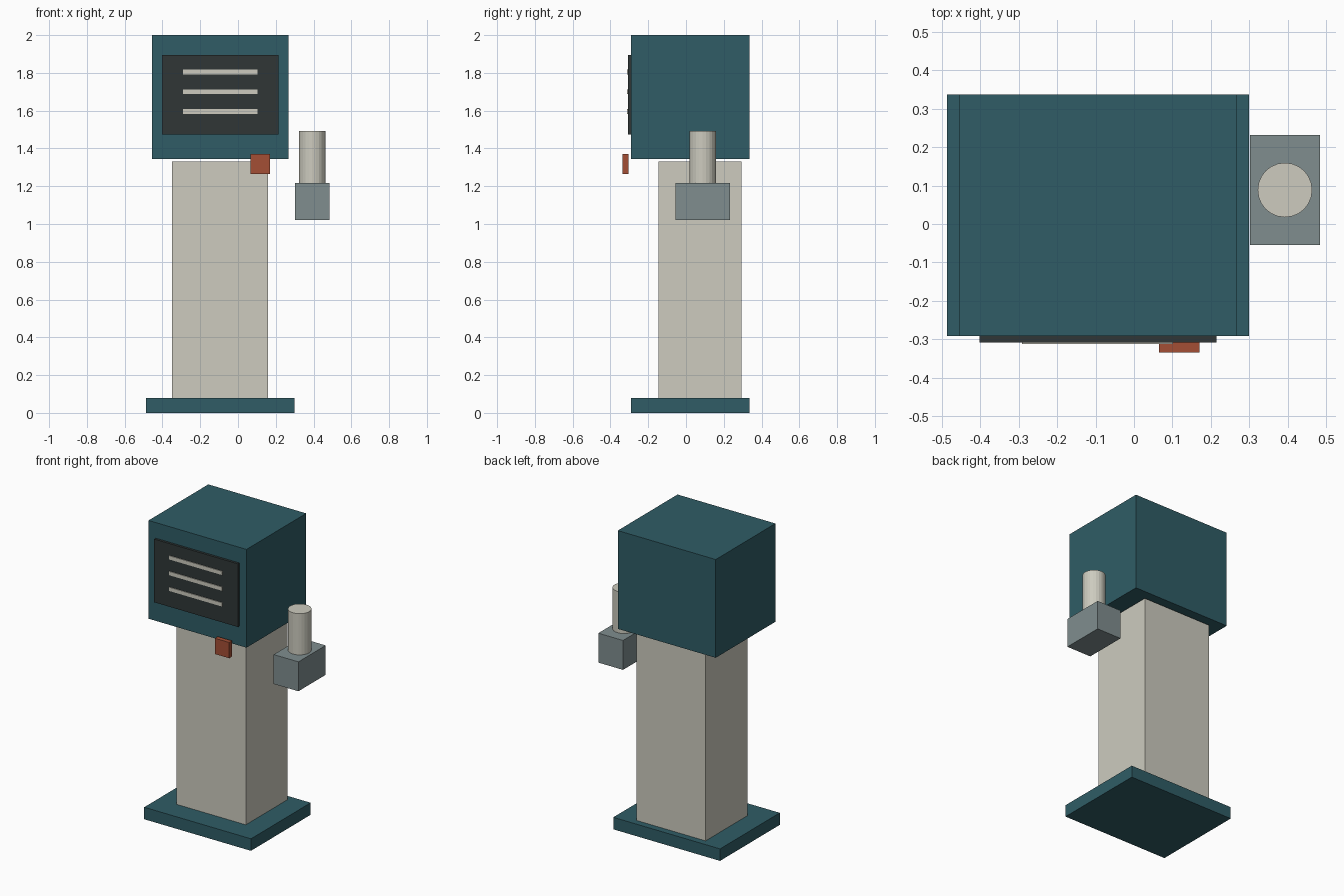
import bpy

if "Cube" in bpy.data.objects:
    bpy.data.objects.remove(bpy.data.objects["Cube"])


def material(name, rgb):
    m = bpy.data.materials.new(name)
    m.diffuse_color = (*rgb, 1.0)
    m.use_nodes = True
    m.node_tree.nodes["Principled BSDF"].inputs["Base Color"].default_value = m.diffuse_color
    return m


TEAL = material("dark_teal", (0.029, 0.108, 0.132))
CREAM = material("warm_cream", (0.61, 0.60, 0.52))
BLACK = material("charcoal", (0.029, 0.037, 0.037))
GREY = material("blue_grey", (0.215, 0.27, 0.275))
RED = material("rust_red", (0.37, 0.078, 0.036))


def finish(obj, name, mat):
    obj.name = name
    obj.data.name = name
    obj.data.materials.append(mat)
    return obj


def box(name, x, y, z, mat):
    """Box given by its (low, high) range on each axis."""
    ranges = (x, y, z)
    bpy.ops.mesh.primitive_cube_add(size=1, location=[(a + b) / 2 for a, b in ranges])
    obj = bpy.context.object
    obj.scale = [b - a for a, b in ranges]
    bpy.ops.object.transform_apply(location=False, rotation=False, scale=True)
    return finish(obj, name, mat)


# Base plate, column and head (a small gap separates the last two)
box("base_plate", (-0.487, 0.300), (-0.292, 0.337), (0.0, 0.08), TEAL)
box("column", (-0.35, 0.16), (-0.146, 0.293), (0.08, 1.33), CREAM)
box("head", (-0.455, 0.267), (-0.292, 0.337), (1.345, 2.0), TEAL)

# Display panel with three raised bars
box("display_panel", (-0.402, 0.215), (-0.308, -0.292), (1.475, 1.896), BLACK)
for i, z in enumerate((1.595, 1.70, 1.805)):
    box(f"display_bar_{i + 1}", (-0.291, 0.102), (-0.313, -0.306),
        (z - 0.0125, z + 0.0125), CREAM)

# Button floating below the display
box("button", (0.065, 0.17), (-0.335, -0.305), (1.265, 1.37), RED)

# Side holder and the round handle standing on it
box("side_holder", (0.302, 0.484), (-0.055, 0.232), (1.022, 1.218), GREY)
bpy.ops.mesh.primitive_cylinder_add(vertices=24, radius=0.071, depth=0.275,
                                    location=(0.393, 0.0885, 1.3555))
finish(bpy.context.object, "handle", CREAM)
